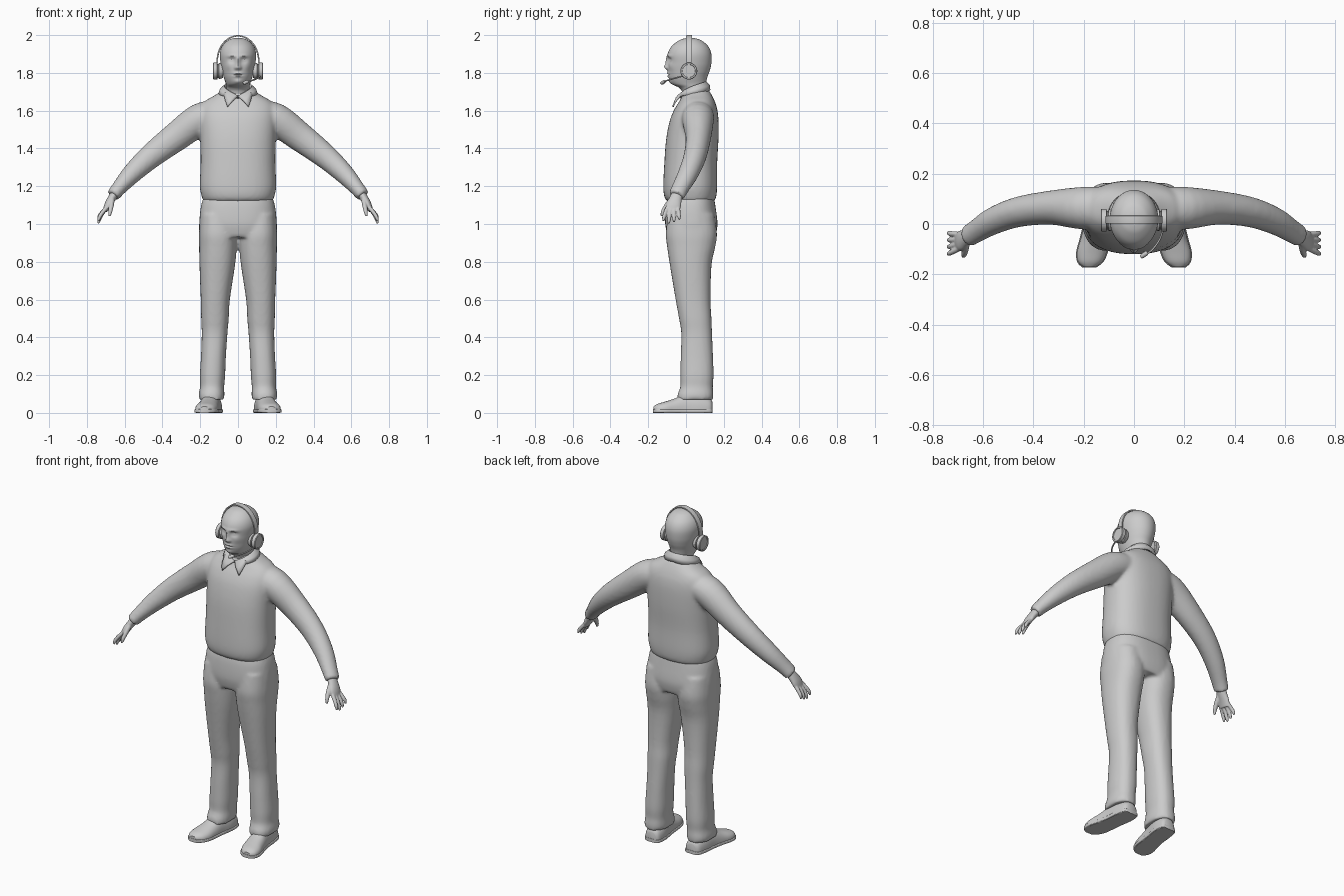
import bpy, bmesh, math
from mathutils import Vector

cube = bpy.data.objects.get("Cube")
if cube:
    bpy.data.objects.remove(cube)

grey = bpy.data.materials.new("plain grey")
grey.use_nodes = True
grey.diffuse_color = (0.6, 0.6, 0.6, 1)
grey.node_tree.nodes["Principled BSDF"].inputs["Base Color"].default_value = (0.6, 0.6, 0.6, 1)

X, Y, Z = Vector((1, 0, 0)), Vector((0, 1, 0)), Vector((0, 0, 1))
SIDES = (1, -1)


def resample(rings, steps):
    """Smooth curve through the rings, each (x, y, z, radius_u, radius_v)."""
    out = []
    last = len(rings) - 1
    for i in range(last):
        a, b, c, d = (rings[max(i - 1, 0)], rings[i], rings[i + 1], rings[min(i + 2, last)])
        for k in range(steps):
            t = k / steps
            out.append([q + t * (r - p) / 2 + t * t * (p - 2.5 * q + 2 * r - s / 2)
                        + t ** 3 * (1.5 * (q - r) + (s - p) / 2)
                        for p, q, r, s in zip(a, b, c, d)])
    return out + [list(rings[-1])]


def loft(bm, rings, axes=None, n=32, steps=4, power=2.0, floor=False):
    """Skin closed rings; without axes each ring stands square to the path."""
    rings = resample(rings, steps)
    mid = [Vector(r[:3]) for r in rings]
    rows = []
    for i, r in enumerate(rings):
        if axes:
            u, v = axes
        else:
            t = (mid[min(i + 1, len(mid) - 1)] - mid[max(i - 1, 0)]).normalized()
            u = t.cross(Y).normalized()
            v = u.cross(t)
        row = []
        for k in range(n):
            a = math.tau * k / n
            c, s = math.cos(a), math.sin(a)
            p = mid[i] + u * math.copysign(abs(c) ** (2 / power), c) * r[3] \
                + v * math.copysign(abs(s) ** (2 / power), s) * r[4]
            if floor:
                p.z = max(p.z, 0)
            row.append(bm.verts.new(p))
        rows.append(row)
    for lo, hi in zip(rows, rows[1:]):
        for k in range(n):
            j = (k + 1) % n
            bm.faces.new((lo[k], lo[j], hi[j], hi[k]))
    bm.faces.new(rows[0][::-1])
    bm.faces.new(rows[-1])


def flip(rings, s):
    return [(s * r[0], *r[1:]) for r in rings]


def span(rows):
    """Rows of (z, x_center, half_width, y_front, y_back) to level rings."""
    return [(x, (f + b) / 2, z, w, (b - f) / 2) for z, x, w, f, b in rows]


def finish(name, bm, voxel=0, smooth=0):
    bmesh.ops.recalc_face_normals(bm, faces=bm.faces)
    mesh = bpy.data.meshes.new(name)
    bm.to_mesh(mesh)
    bm.free()
    mesh.materials.append(grey)
    ob = bpy.data.objects.new(name, mesh)
    bpy.context.collection.objects.link(ob)
    bpy.ops.object.select_all(action='DESELECT')
    ob.select_set(True)
    bpy.context.view_layer.objects.active = ob
    bpy.ops.object.shade_smooth_by_angle(angle=math.radians(40))
    if voxel:
        m = ob.modifiers.new("Blend", 'REMESH')
        m.mode, m.voxel_size, m.use_smooth_shade = 'VOXEL', voxel, True
        m = ob.modifiers.new("Soften", 'SMOOTH')
        m.factor, m.iterations = 0.5, smooth
    return ob


# Sweater: body and sleeves blended into one skin
bm = bmesh.new()
loft(bm, span([(1.12, 0, .182, -.10, .15), (1.145, 0, .192, -.115, .16), (1.2, 0, .202, -.12, .165),
               (1.32, 0, .198, -.115, .165), (1.45, 0, .2, -.105, .172), (1.55, 0, .205, -.085, .172),
               (1.61, 0, .2, -.06, .165), (1.65, 0, .175, -.035, .152), (1.68, 0, .125, -.02, .138),
               (1.71, 0, .08, -.01, .12)]), (X, Y), n=48, power=2.4)
sleeve = [(.1, .065, 1.585, .07, .08), (.2, .063, 1.555, .085, .085), (.33, .065, 1.46, .077, .068),
          (.46, .048, 1.36, .065, .06), (.56, .012, 1.268, .053, .054), (.63, -.03, 1.19, .04, .046),
          (.662, -.05, 1.15, .036, .044)]
for s in SIDES:
    loft(bm, flip(sleeve, s))
finish("sweater", bm, .01, 5)

# Trousers: hips and two legs
bm = bmesh.new()
loft(bm, span([(1.16, 0, .175, -.09, .145), (1.1, 0, .195, -.105, .155), (1.0, 0, .206, -.11, .167),
               (.93, 0, .2, -.095, .155)]), (X, Y), n=48, power=2.5)
leg = span([(1.05, .11, .09, -.095, .15), (.95, .107, .1, -.107, .164), (.88, .106, .1, -.1, .155),
            (.78, .11, .094, -.085, .135), (.6, .12, .077, -.055, .13), (.5, .122, .073, -.037, .135),
            (.42, .124, .068, -.025, .138), (.3, .13, .066, -.028, .143), (.2, .135, .067, -.03, .146),
            (.14, .137, .064, -.03, .142), (.1, .14, .068, -.044, .145), (.07, .14, .067, -.047, .143)])
for s in SIDES:
    loft(bm, flip(leg, s), (X, Y), power=2.3)
finish("trousers", bm, .01, 4)

# Shoes with flat soles
shoe = [(.132, .14, .018, .03, .04), (.134, .125, .018, .046, .06), (.138, .07, .018, .054, .08),
        (.147, 0, .018, .052, .082), (.157, -.06, .018, .056, .058), (.167, -.11, .018, .059, .042),
        (.174, -.15, .018, .048, .03), (.178, -.172, .018, .022, .016)]
for s, side in zip(SIDES, ("left", "right")):
    bm = bmesh.new()
    loft(bm, flip(shoe, s), (X, Z), floor=True, power=2.3)
    finish(side + "_shoe", bm)
    bm = bmesh.new()
    loft(bm, [(s * x, y * 1.01, .01, w + .004, .01) for x, y, z, w, h in shoe], (X, Z), power=6)
    finish(side + "_sole", bm)

# Hands: palm, four fingers and a thumb
for s, side in zip(SIDES, ("left", "right")):
    bm = bmesh.new()
    loft(bm, flip([(.645, -.042, 1.17, .022, .028), (.672, -.056, 1.13, .021, .034),
                   (.69, -.066, 1.1, .018, .04), (.703, -.072, 1.07, .013, .036)], s), n=20)
    for i in range(4):
        f = i - 1.5
        drop = .012 * abs(f - .3)
        loft(bm, flip([(.697, -.07 - .019 * f, 1.085, .011, .011),
                       (.722, -.075 - .024 * f, 1.048 + drop / 2, .0105, .0105),
                       (.735, -.077 - .027 * f, 1.018 + drop, .0095, .0095),
                       (.739, -.077 - .028 * f, 1.0 + drop, .005, .005)], s), n=12)
    loft(bm, flip([(.666, -.07, 1.135, .014, .016), (.67, -.1, 1.1, .013, .014),
                   (.676, -.121, 1.068, .011, .011), (.68, -.13, 1.042, .006, .006)], s), n=12)
    finish(side + "_hand", bm, .004, 2)

# Head and neck, with the face pushed out of the front
bm = bmesh.new()
loft(bm, span([(1.62, 0, .06, -.01, .1), (1.69, 0, .06, -.018, .105), (1.72, 0, .06, -.035, .105),
               (1.742, 0, .064, -.075, .106), (1.775, 0, .075, -.091, .112), (1.81, 0, .084, -.095, .125),
               (1.85, 0, .092, -.096, .134), (1.9, 0, .096, -.096, .134), (1.94, 0, .084, -.077, .118),
               (1.97, 0, .057, -.04, .085), (1.982, 0, .03, -.01, .055), (1.986, 0, .004, .02, .028)]),
     (X, Y), n=96, steps=9)
face = {"bridge": (0, 1.86, .011, .028, .011), "nose": (0, 1.831, .013, .014, .016),
        "nostril": (.012, 1.826, .007, .008, .007), "socket": (.033, 1.868, .017, .013, -.012),
        "eye": (.034, 1.866, .011, .006, .006), "brow": (.03, 1.889, .025, .008, .006),
        "upper_lip": (0, 1.798, .022, .006, .006), "lower_lip": (0, 1.782, .018, .006, .006),
        "mouth": (0, 1.79, .024, .003, -.005), "chin": (0, 1.753, .02, .013, .007),
        "cheek": (.05, 1.835, .018, .02, .004)}
for v in bm.verts:
    if v.co.y < 0:
        v.co.y -= sum(d * math.exp(-((abs(v.co.x) - x) / sx) ** 2 - ((v.co.z - z) / sz) ** 2)
                      for x, z, sx, sz, d in face.values())
finish("head", bm)

# Shirt collar: a folded band ending in two points
bm = bmesh.new()
for s in SIDES:
    rows = []
    for k in range(25):
        q = k / 24
        a = q * math.pi
        tip = max(0, 1 - q * 4)
        inner = Vector((.06 * math.sin(a), .04 - .06 * math.cos(a), 1.66 + .07 * q))
        top = Vector((.074 * math.sin(a), .038 - .07 * math.cos(a), 1.675 + .075 * math.sin(a / 2)))
        low = Vector((.1 * math.sin(a) + .055 * tip, .035 - .09 * math.cos(a) - .014 * tip,
                      1.665 + .045 * q - .045 * tip))
        fold = (top + low) / 2 + Vector((.006 * math.sin(a), -.006 * math.cos(a), .004))
        rows.append([bm.verts.new((s * p.x, p.y, p.z)) for p in (inner, top, fold, low)])
    for a, b in zip(rows, rows[1:]):
        for j in range(3):
            bm.faces.new((a[j], a[j + 1], b[j + 1], b[j]))
bmesh.ops.remove_doubles(bm, verts=[v for v in bm.verts if v.co.y > .08], dist=.0005)
collar = finish("shirt_collar", bm)
m = collar.modifiers.new("Thickness", 'SOLIDIFY')
m.thickness, m.offset = .008, 0

# Headset: band, ear cups, boom and microphone
bm = bmesh.new()
arc = [math.radians(d) for d in range(-92, 93, 8)]
loft(bm, [(.11 * math.sin(a), .017, 1.86 + .136 * math.cos(a), .004, .016) for a in arc],
     n=16, steps=2, power=8)
finish("headset_band", bm)
cup = ((.08, .036), (.094, .042), (.101, .042), (.103, .036), (.108, .036), (.11, .045),
       (.129, .045), (.132, .042), (.132, .035), (.128, .034))
for s, side in zip(SIDES, ("left", "right")):
    bm = bmesh.new()
    loft(bm, [(s * x, .015, 1.81, r, r) for x, r in cup], (Y, Z), n=40, steps=1)
    finish(side + "_ear_cup", bm)
bm = bmesh.new()
loft(bm, [(.118, -.01, 1.785, .004, .004), (.103, -.06, 1.772, .004, .004),
          (.07, -.105, 1.758, .004, .004), (.04, -.122, 1.748, .004, .004)], n=10)
finish("microphone_boom", bm)
bm = bmesh.new()
loft(bm, [(.054, -.112, 1.755, .005, .005), (.049, -.116, 1.753, .009, .009),
          (.032, -.128, 1.746, .009, .009), (.027, -.131, 1.744, .005, .005)], n=14)
finish("microphone", bm)
